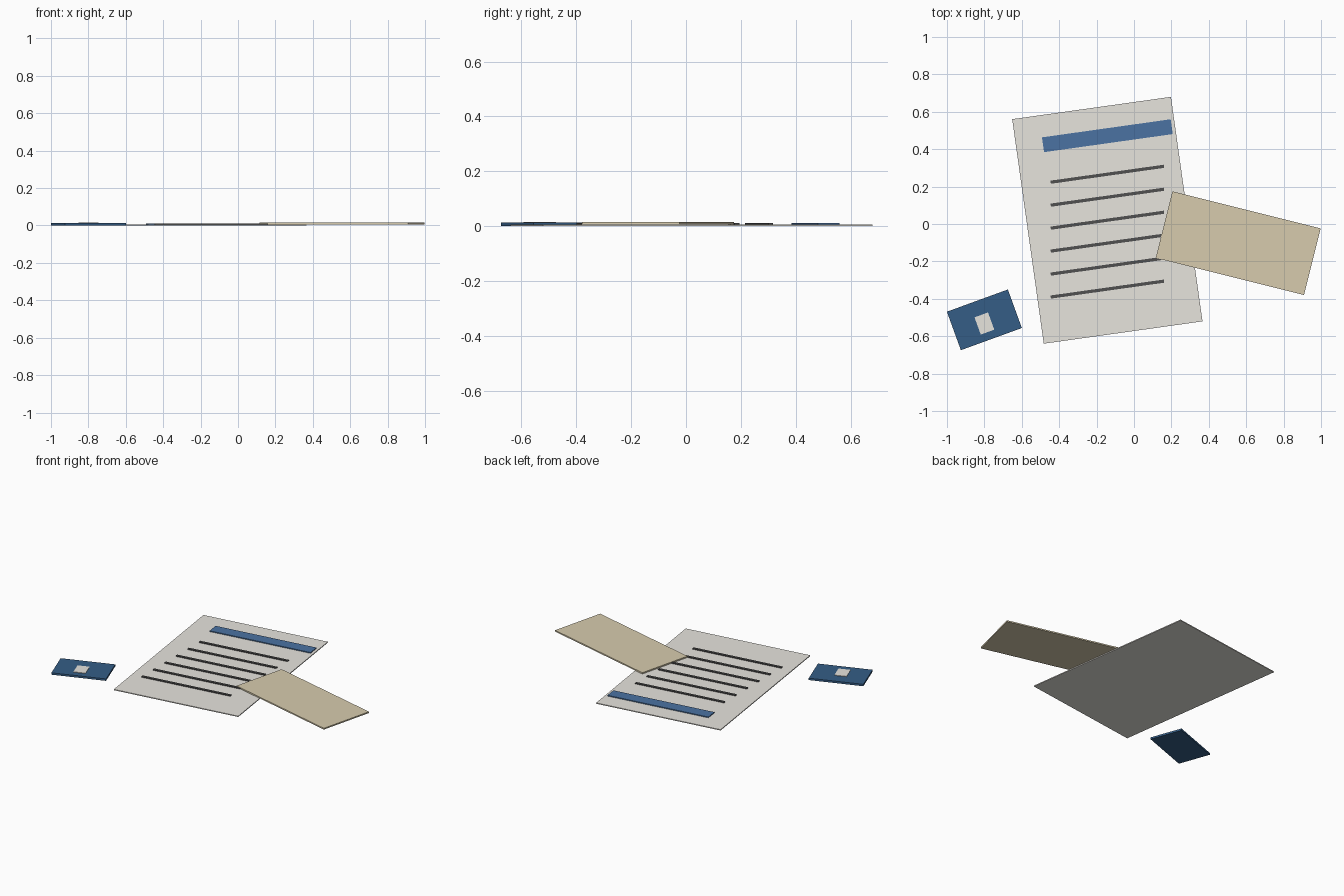
import bpy
from math import radians

if "Cube" in bpy.data.objects:
    bpy.data.objects.remove(bpy.data.objects["Cube"])


def material(name, rgb):
    mat = bpy.data.materials.new(name)
    mat.diffuse_color = (*rgb, 1)
    mat.use_nodes = True
    mat.node_tree.nodes["Principled BSDF"].inputs["Base Color"].default_value = mat.diffuse_color
    return mat


PAPER = material("paper_white", (0.80, 0.78, 0.73))
BLUE = material("header_blue", (0.07, 0.17, 0.36))
NAVY = material("card_navy", (0.035, 0.11, 0.24))
INK = material("ink", (0.08, 0.08, 0.08))
MANILA = material("manila", (0.68, 0.60, 0.42))


def slab(name, x, y, width, depth, z0, z1, angle, mat):
    """Thin flat box turned by angle (degrees) about its own centre."""
    bpy.ops.mesh.primitive_cube_add(size=1, location=(x, y, (z0 + z1) / 2),
                                    rotation=(0, 0, radians(angle)))
    obj = bpy.context.object
    obj.name = name
    obj.scale = (width, depth, z1 - z0)
    obj.data.materials.append(mat)
    return obj


# Letter sheet with its header band and text rules
X, TILT = -0.1425, 8
slab("sheet", X, 0.02, 0.857, 1.212, 0, 0.006, TILT, PAPER)
slab("header_band", X, 0.472, 0.695, 0.08, 0.006, 0.012, TILT, BLUE)
for i in range(6):
    slab(f"text_rule_{i + 1}", X, 0.266 - 0.1228 * i, 0.612, 0.017,
         0.006, 0.012, TILT, INK)

# Envelope lying over the right edge of the sheet
slab("envelope", 0.557, -0.1025, 0.817, 0.367, 0.006, 0.015, -14, MANILA)

# Small card with a pale patch
slab("card", -0.80, -0.5125, 0.347, 0.219, 0, 0.013, 20, NAVY)
slab("card_patch", -0.80, -0.532, 0.077, 0.098, 0.012, 0.016, 20, PAPER)
